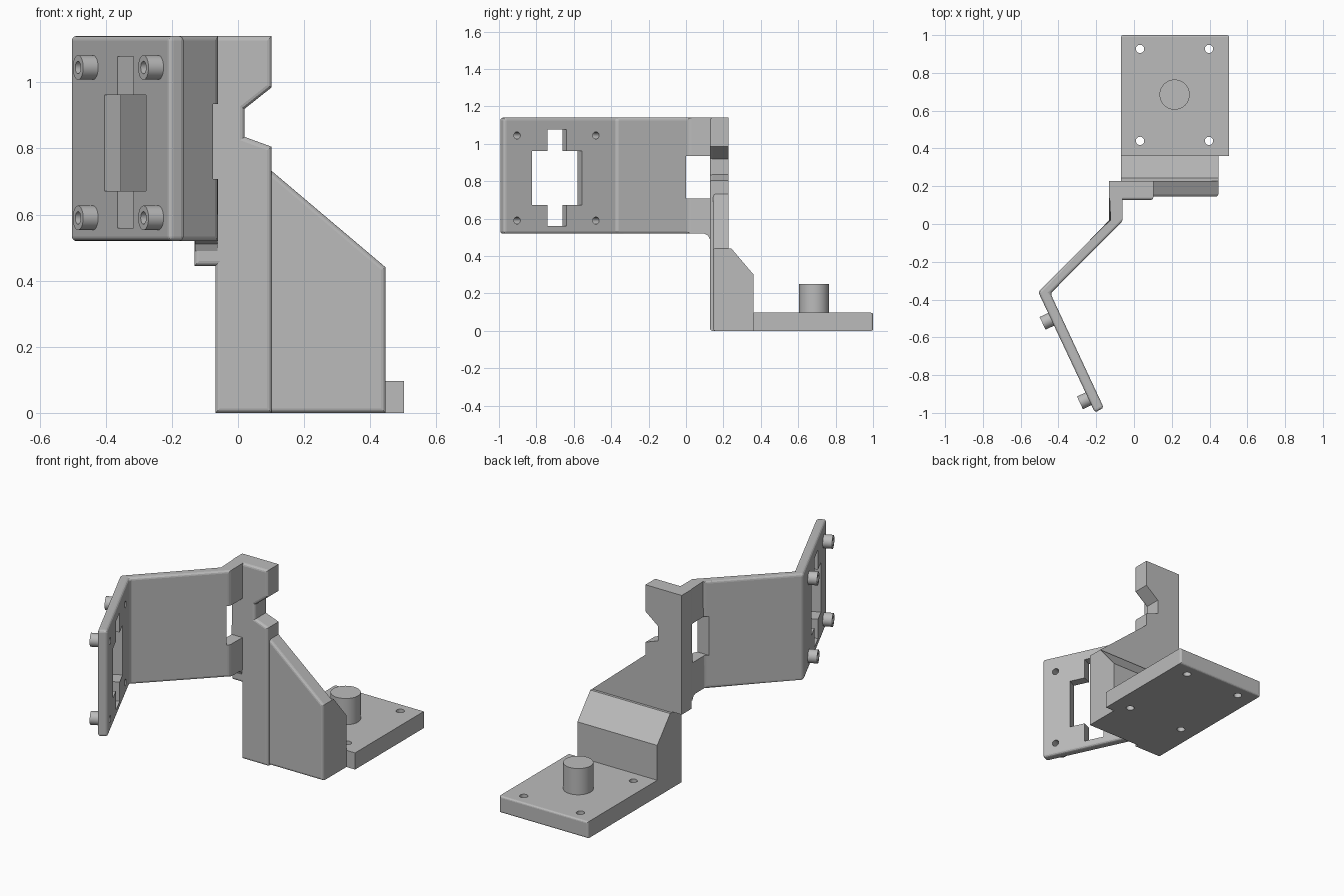
import bpy, bmesh, math
from mathutils import Matrix, Vector

if "Cube" in bpy.data.objects:
    bpy.data.objects.remove(bpy.data.objects["Cube"])

grey = bpy.data.materials.new("light_grey")
grey.use_nodes = True
COLOUR = (0.5, 0.5, 0.5, 1)
grey.diffuse_color = COLOUR
grey.node_tree.nodes["Principled BSDF"].inputs["Base Color"].default_value = COLOUR


def finish(bm, name):
    bmesh.ops.recalc_face_normals(bm, faces=bm.faces)
    mesh = bpy.data.meshes.new(name)
    bm.to_mesh(mesh)
    bm.free()
    mesh.materials.append(grey)
    obj = bpy.data.objects.new(name, mesh)
    bpy.context.collection.objects.link(obj)
    return obj


def prism(name, profile, axis, lo, hi, rounded=None, radius=0.014):
    """Extrude a 2D profile along an axis; round the edges chosen by a rule."""
    place = {"x": lambda a, b, t: (t, a, b),
             "y": lambda a, b, t: (a, t, b),
             "z": lambda a, b, t: (a, b, t)}[axis]
    bm = bmesh.new()
    face = bm.faces.new([bm.verts.new(place(a, b, lo)) for a, b in profile])
    new = bmesh.ops.extrude_face_region(bm, geom=[face])["geom"]
    shift = Vector(place(0, 0, hi - lo))
    bmesh.ops.translate(bm, vec=shift, verts=[g for g in new if isinstance(g, bmesh.types.BMVert)])
    bmesh.ops.recalc_face_normals(bm, faces=bm.faces)
    if rounded:
        edges = [e for e in bm.edges if all(rounded(v.co) for v in e.verts)]
        bmesh.ops.bevel(bm, geom=edges, offset=radius, segments=3, profile=0.5, affect="EDGES")
    return finish(bm, name)


def box(name, lo, hi, matrix=Matrix()):
    obj = prism(name, [(lo[0], lo[1]), (hi[0], lo[1]), (hi[0], hi[1]), (lo[0], hi[1])], "z", lo[2], hi[2])
    obj.data.transform(matrix)
    return obj


def cylinder(name, radius, lo, hi, matrix):
    bm = bmesh.new()
    bmesh.ops.create_cone(bm, cap_ends=True, segments=40, radius1=radius, radius2=radius, depth=hi - lo,
                          matrix=matrix @ Matrix.Translation((0, 0, (lo + hi) / 2)))
    return finish(bm, name)


def combine(target, tool, operation, keep=False):
    mod = target.modifiers.new("combine", "BOOLEAN")
    mod.operation, mod.solver, mod.object = operation, "EXACT", tool
    bpy.context.view_layer.objects.active = target
    bpy.ops.object.modifier_apply(modifier=mod.name)
    if not keep:
        bpy.data.objects.remove(tool)


def smooth(obj):
    bpy.ops.object.select_all(action="DESELECT")
    obj.select_set(True)
    bpy.context.view_layer.objects.active = obj
    bpy.ops.object.shade_smooth_by_angle(angle=math.radians(30))


FRONT, BACK, LEFT, TOP = 0.127, 0.228, -0.068, 1.14
at_front = lambda y: (lambda co: co.y < y + 0.001)

# Upright rib with the notched edge and the column that carries the arm
bracket = prism("mounting_bracket", [
    (LEFT, 0), (0.102, 0), (0.102, 0.805), (0.02, 0.835), (0.02, 0.92), (0.102, 0.985),
    (0.102, TOP), (-0.132, TOP), (-0.132, 0.445), (LEFT, 0.445)],
    "y", FRONT, BACK, at_front(FRONT))

# Sloping side wall
wall = prism("side_wall", [(0, 0), (0.447, 0), (0.447, 0.44), (0.09, 0.742), (0, 0.742)],
             "y", FRONT + 0.018, BACK, at_front(FRONT + 0.018))
combine(bracket, wall, "UNION")

# Plinth with the chamfered back
plinth = prism("plinth", [(0.18, 0), (0.362, 0), (0.362, 0.30), (0.243, 0.44), (0.18, 0.44)],
               "x", LEFT, 0.447)
combine(bracket, plinth, "UNION")

# Base plate
plate = prism("base_plate", [(LEFT, 0.36), (0.503, 0.36), (0.503, 1), (LEFT, 1)], "z", 0, 0.097,
              lambda co: co.y > 0.9, 0.01)
combine(bracket, plate, "UNION")
for x in (0.032, 0.397):
    for y in (0.44, 0.927):
        hole = cylinder("plate_hole", 0.022, -0.1, 0.2, Matrix.Translation((x, y, 0)))
        combine(bracket, hole, "DIFFERENCE")

# Bent arm ending in the angled panel
arm = prism("arm", [
    (-0.132, 0.2), (-0.132, 0.015), (-0.507, -0.36), (-0.207, -0.998), (-0.16, -0.973),
    (-0.442, -0.368), (-0.06, 0.015), (-0.06, 0.2)], "z", 0.52, TOP, lambda co: co.y < 0.19)
combine(arm, box("arm_window", (-0.3, 0, 0.708), (0, FRONT, 0.935)), "DIFFERENCE")

# Cross-shaped opening: local x runs along the panel, local y through it
panel = Matrix.Translation((-0.507, -0.36, 0)) @ Matrix.Rotation(math.atan2(-0.638, 0.3), 4, "Z")
for half, lo, hi in ((0.147, 0.672, 0.962), (0.057, 0.56, 1.078)):
    cut = box("panel_opening", (0.39 - half, -0.1, lo), (0.39 + half, 0.15, hi), panel)
    combine(arm, cut, "DIFFERENCE")

# Hollow screw bosses on the panel's outer face
for s, side in ((0.16, "inner"), (0.625, "outer")):
    for z, level in ((0.59, "lower"), (1.045, "upper")):
        turn = panel @ Matrix.Translation((s, 0, z)) @ Matrix.Rotation(-math.pi / 2, 4, "X")
        boss = cylinder(f"{level}_{side}_screw_boss", 0.037, -0.05, 0.004, turn)
        hole = cylinder("boss_hole", 0.019, -0.2, 0.2, turn)
        combine(boss, hole, "DIFFERENCE", keep=True)
        combine(arm, hole, "DIFFERENCE")
        smooth(boss)
combine(bracket, arm, "UNION")

# Fillet under the arm where it meets the column
fillet = prism("arm_fillet", [(0.095, 0.53), (0.098, 0.52), (0.117, 0.511), (FRONT, 0.49), (0.15, 0.49), (0.15, 0.53)],
               "x", -0.13, -0.062)
combine(bracket, fillet, "UNION")

# Round peg on the base plate
smooth(cylinder("locating_peg", 0.08, 0.09, 0.25, Matrix.Translation((0.215, 0.685, 0))))
